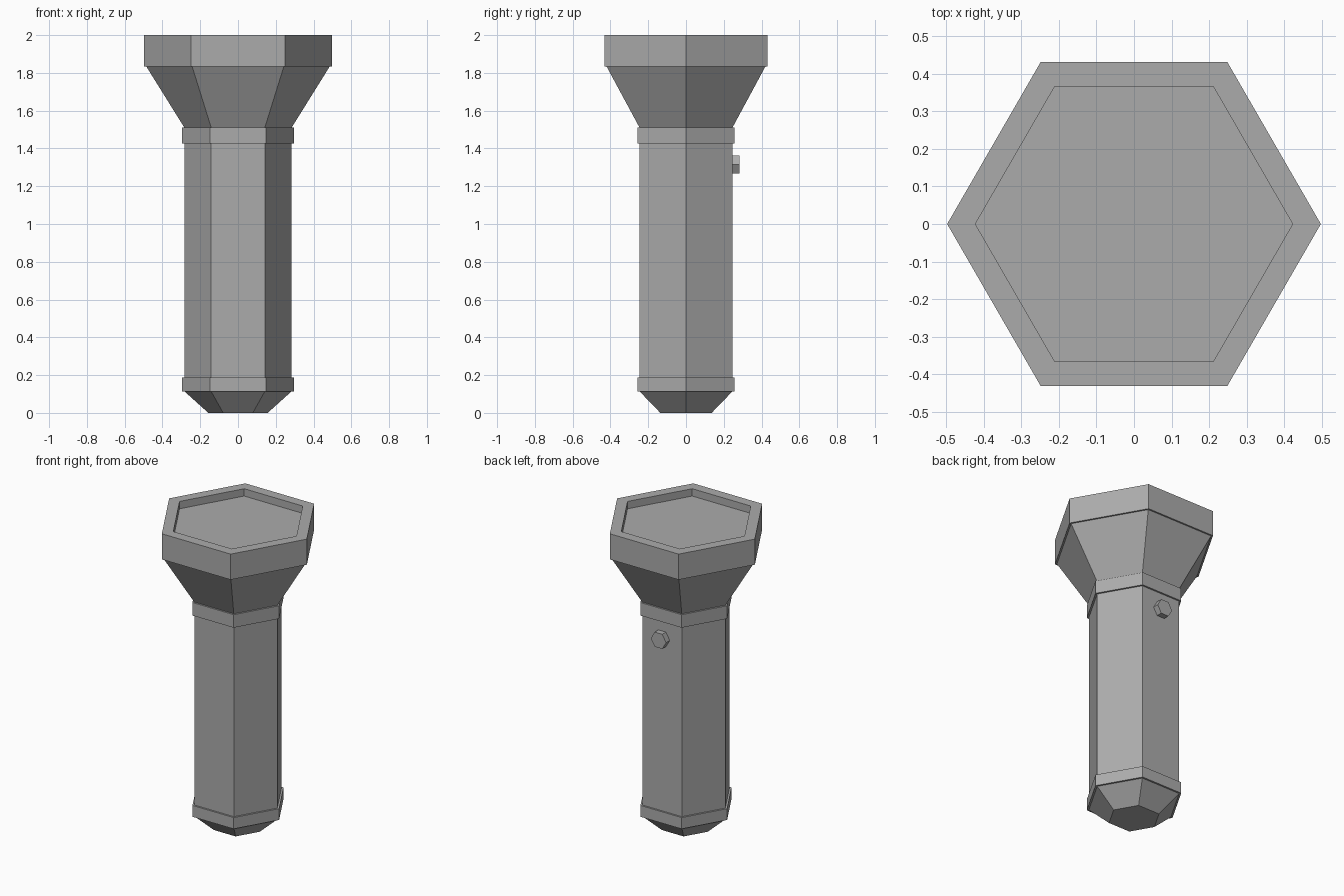
import bpy
import bmesh
import math
from mathutils import Matrix

default_cube = bpy.data.objects.get("Cube")
if default_cube:
    bpy.data.objects.remove(default_cube, do_unlink=True)

SIDES = 6

# Single flat grey
grey = bpy.data.materials.new("plain_grey")
grey.use_nodes = True
colour = (0.41, 0.41, 0.41, 1)
grey.diffuse_color = colour
grey.node_tree.nodes["Principled BSDF"].inputs["Base Color"].default_value = colour


def hex_part(name, profile, matrix=None):
    """Six-sided solid from (radius, height) rings, capped at both ends."""
    bm = bmesh.new()
    rings = []
    for radius, height in profile:
        rings.append([bm.verts.new((radius * math.cos(math.tau * i / SIDES),
                                    radius * math.sin(math.tau * i / SIDES),
                                    height)) for i in range(SIDES)])
    for low, high in zip(rings, rings[1:]):
        for i in range(SIDES):
            j = (i + 1) % SIDES
            bm.faces.new((low[i], low[j], high[j], high[i]))
    bm.faces.new(rings[0][::-1])
    bm.faces.new(rings[-1])
    bmesh.ops.recalc_face_normals(bm, faces=bm.faces[:])
    if matrix:
        bm.transform(matrix)
    mesh = bpy.data.meshes.new(name)
    bm.to_mesh(mesh)
    bm.free()
    mesh.materials.append(grey)
    obj = bpy.data.objects.new(name, mesh)
    bpy.context.collection.objects.link(obj)
    return obj


# Tapered end cap and long handle
hex_part("tail_cap", [(0.157, 0), (0.284, 0.114)])
hex_part("handle", [(0.284, 0.15), (0.284, 1.47)])

# Raised bands at both ends of the handle
for name, bottom, top in (("lower_band", 0.114, 0.188),
                          ("upper_band", 1.427, 1.512)):
    hex_part(name, [(0.297, bottom), (0.297, top)])

# Flared neck and head ring with a recessed lens
hex_part("neck", [(0.285, 1.512), (0.485, 1.833)])
hex_part("head", [(0.497, 1.833), (0.497, 2), (0.422, 2), (0.422, 1.952)])

# Small hexagonal button on the back, axis along +y
hex_part("button", [(0.055, 0.22), (0.055, 0.284)],
         Matrix.Translation((0, 0, 1.314)) @ Matrix.Rotation(-math.pi / 2, 4, "X"))
